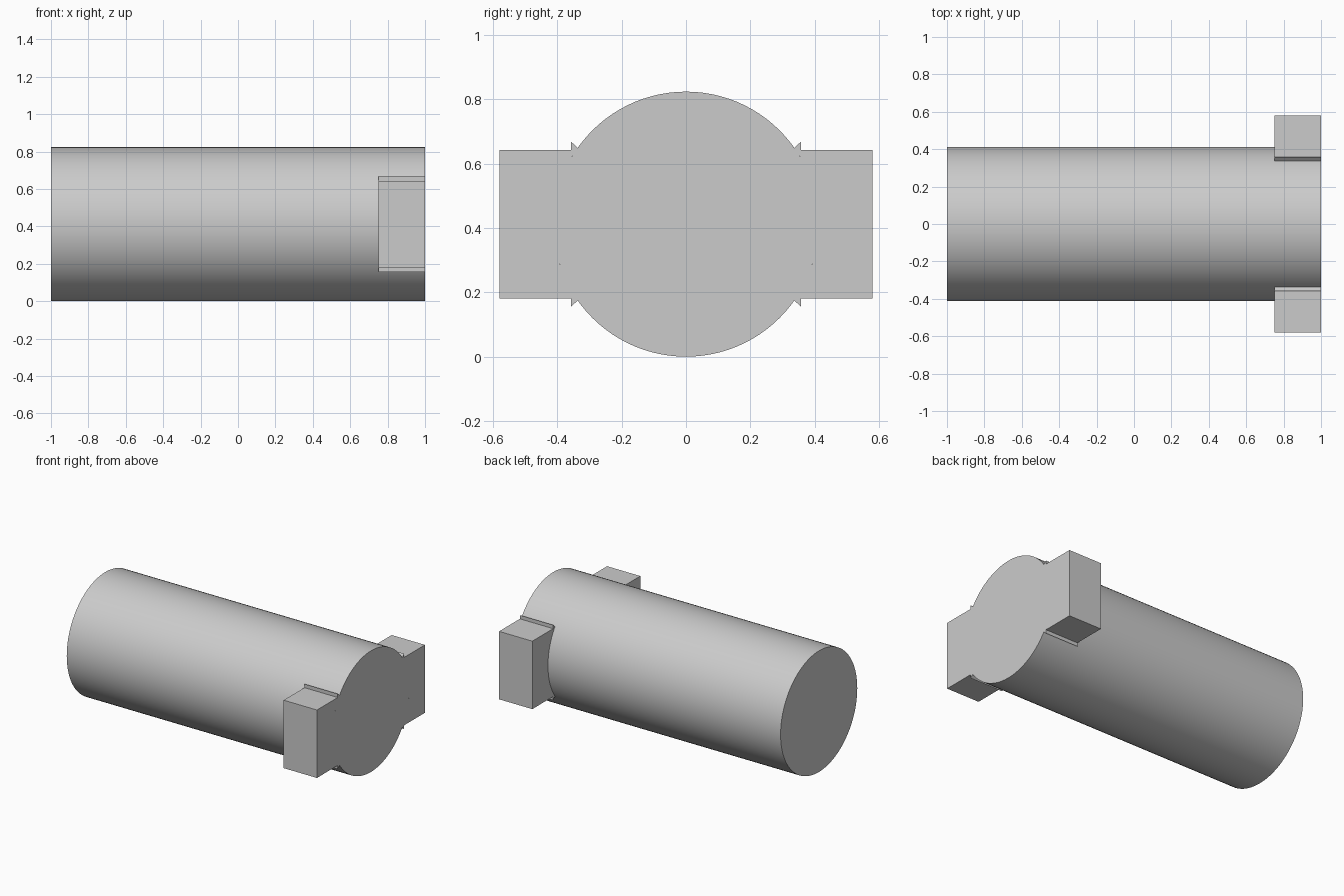
import bpy, bmesh, math
from mathutils import Matrix

cube = bpy.data.objects.get("Cube")
if cube:
    bpy.data.objects.remove(cube, do_unlink=True)

RADIUS = 0.412
SEGMENTS = 96

grey = bpy.data.materials.new("plain grey")
grey.use_nodes = True
colour = (0.6, 0.6, 0.6, 1)
grey.diffuse_color = colour
grey.node_tree.nodes["Principled BSDF"].inputs["Base Color"].default_value = colour


def finish(name, bm):
    bmesh.ops.recalc_face_normals(bm, faces=bm.faces)
    mesh = bpy.data.meshes.new(name)
    bm.to_mesh(mesh)
    bm.free()
    mesh.materials.append(grey)
    obj = bpy.data.objects.new(name, mesh)
    bpy.context.collection.objects.link(obj)
    return obj


# Solid round body lying along x
bm = bmesh.new()
bmesh.ops.create_cone(bm, cap_ends=True, segments=SEGMENTS, radius1=RADIUS,
                      radius2=RADIUS, depth=2)
turn = Matrix.Translation((0, 0, RADIUS)) @ Matrix.Rotation(math.pi / 2, 4, 'Y')
bmesh.ops.transform(bm, matrix=turn, verts=bm.verts)
body = finish("body", bm)
bpy.context.view_layer.objects.active = body
body.select_set(True)
bpy.ops.object.shade_smooth_by_angle(angle=math.radians(30))
body.select_set(False)


# Side lugs: saddle profile hugging the body, with small pointed lips
def lug(name, side):
    upper = [(0.58, 0.231), (0.357, 0.231), (0.357, 0.256)]
    reach = math.radians(35.2)
    arc = [(RADIUS * math.cos(a), RADIUS * math.sin(a))
           for a in (reach * (1 - i / 8) for i in range(17))]
    outline = upper + arc + [(y, -z) for y, z in reversed(upper)]
    bm = bmesh.new()
    face = bm.faces.new([bm.verts.new((0.75, side * y, RADIUS + z))
                         for y, z in outline])
    grown = bmesh.ops.extrude_face_region(bm, geom=[face], use_keep_orig=True)
    moved = [v for v in grown["geom"] if isinstance(v, bmesh.types.BMVert)]
    bmesh.ops.translate(bm, vec=(0.25, 0, 0), verts=moved)
    return finish(name, bm)


lug("front_lug", -1)
lug("back_lug", 1)
